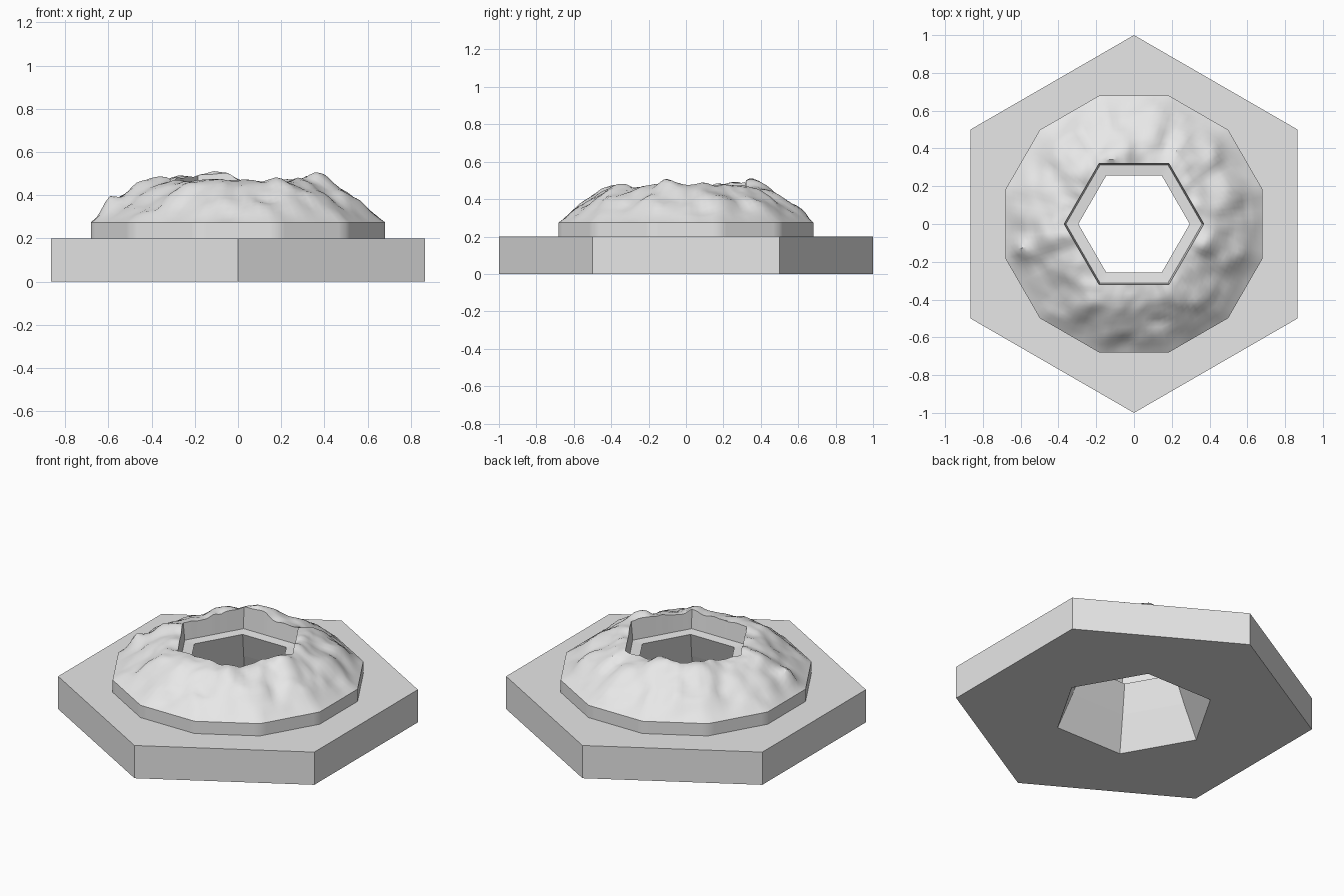
import bpy, bmesh, math
from mathutils import Vector, noise

if "Cube" in bpy.data.objects:
    bpy.data.objects.remove(bpy.data.objects["Cube"])

grey = bpy.data.materials.new("stone_grey")
grey.use_nodes = True
grey.diffuse_color = (0.8, 0.8, 0.8, 1)
grey.node_tree.nodes["Principled BSDF"].inputs["Base Color"].default_value = (0.8, 0.8, 0.8, 1)


def polygon(angle, sides, radius, corner):
    """Distance from the centre to a regular polygon's edge, in degrees."""
    step = 360 / sides
    off = (angle - corner) % step - step / 2
    return radius * math.cos(math.radians(step / 2)) / math.cos(math.radians(off))


def point(angle, r, z):
    a = math.radians(angle)
    return Vector((r * math.cos(a), r * math.sin(a), z))


def loft(name, rings, smooth):
    """Skin a closed series of closed rings."""
    bm = bmesh.new()
    loops = [[bm.verts.new(p) for p in ring] for ring in rings]
    n = len(loops[0])
    for k, low in enumerate(loops):
        high = loops[(k + 1) % len(loops)]
        for i in range(n):
            j = (i + 1) % n
            bm.faces.new((low[i], low[j], high[j], high[i]))
    bmesh.ops.recalc_face_normals(bm, faces=bm.faces)
    mesh = bpy.data.meshes.new(name)
    bm.to_mesh(mesh)
    bm.free()
    mesh.materials.append(grey)
    obj = bpy.data.objects.new(name, mesh)
    bpy.context.collection.objects.link(obj)
    if smooth:
        bpy.ops.object.select_all(action='DESELECT')
        obj.select_set(True)
        bpy.context.view_layer.objects.active = obj
        bpy.ops.object.shade_smooth_by_angle(angle=math.radians(32))
    return obj


def flat_ring(angles, sides, radius, corner, z):
    return [point(a, polygon(a, sides, radius, corner), z) for a in angles]


# Hexagonal tile with a tapering hole
coarse = range(0, 360, 30)
loft("hex_tile", [
    flat_ring(coarse, 6, 0.45, 0, 0),
    flat_ring(coarse, 6, 1.0, 30, 0),
    flat_ring(coarse, 6, 1.0, 30, 0.2),
    flat_ring(coarse, 6, 0.361, 0, 0.2),
], False)

# Local peaks and boulders: x, y, height, size
BUMPS = [(-0.12, 0.36, 0.05, 0.07), (0.36, -0.1, 0.03, 0.07),
         (-0.28, 0.25, 0.025, 0.08), (-0.6, -0.13, 0.04, 0.04),
         (0.1, 0.62, 0.03, 0.05), (0.33, 0.1, 0.02, 0.05)]
FOOT, RIM = 0.275, 0.468


def slope_point(angle, t):
    """Rough slope from the foot (t = 0) to the crater rim (t = 1)."""
    outer = polygon(angle, 12, 0.705, 15)
    inner = polygon(angle, 6, 0.37, 0)
    p = point(angle, outer + (inner - outer) * t, 0)
    z = FOOT + (RIM - FOOT) * math.sin(t ** 1.1 * math.pi / 2)
    # Gullies run down the slope, finer lumps cover everything
    d = point(angle, 1, 0)
    gully = noise.noise(d * 4 + Vector((3, 7, t * 0.8)))
    lumps = noise.noise(p * 9 + Vector((5, 1, 2)))
    fine = noise.noise(p * 20)
    fade = min(1, t * 4)
    z += fade * (0.035 * gully * math.sin(math.pi * min(t, 0.85)) + 0.022 * lumps + 0.009 * fine)
    for x, y, height, size in BUMPS:
        z += min(1, t * 8) * height * math.exp(-((p.x - x) ** 2 + (p.y - y) ** 2) / size ** 2)
    p.z = max(z, FOOT)
    return p


# Crater mound: skirt, rough slope, inner wall, ledge and throat
fine_angles = range(0, 360, 3)
STEPS = 16
mound = [flat_ring(fine_angles, 12, 0.705, 15, 0.2)]
mound += [[slope_point(a, k / STEPS) for a in fine_angles] for k in range(STEPS + 1)]
mound += [
    flat_ring(fine_angles, 6, 0.36, 0, 0.365),
    flat_ring(fine_angles, 6, 0.295, 0, 0.36),
    flat_ring(fine_angles, 6, 0.361, 0, 0.2),
]
loft("crater_mound", mound, True)
